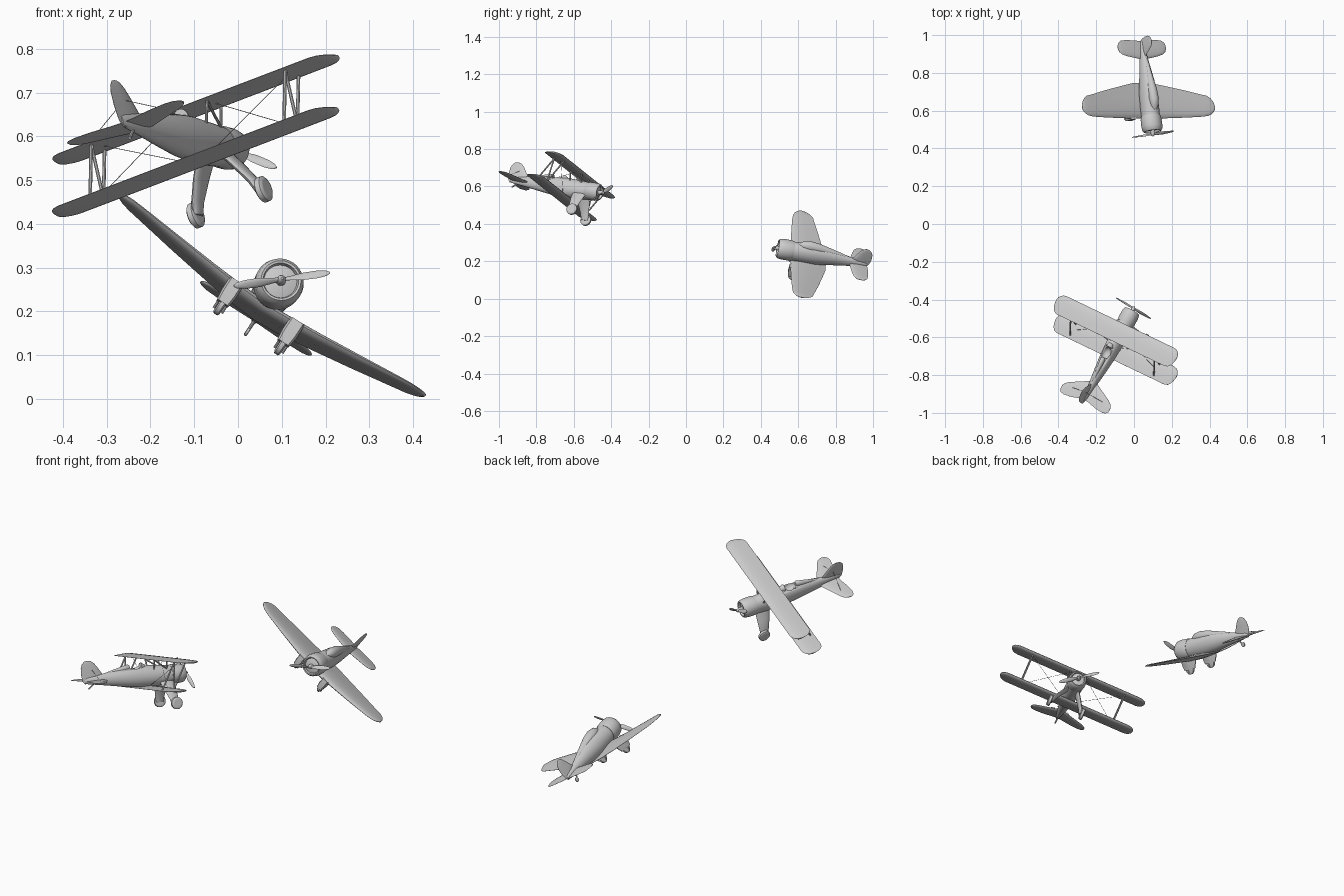
import bpy, bmesh, math
from mathutils import Vector, Matrix

if "Cube" in bpy.data.objects:
    bpy.data.objects.remove(bpy.data.objects["Cube"])

pose = Matrix()  # frame of the aircraft being built: x right, y forward, z up


def frame(origin, right, forward):
    r = Vector(right).normalized()
    u = r.cross(Vector(forward)).normalized()
    f = u.cross(r)
    m = Matrix((r, f, u)).transposed().to_4x4()
    m.translation = origin
    return m


def finish(name, bm, angle=40):
    bmesh.ops.recalc_face_normals(bm, faces=bm.faces)
    bm.transform(pose)
    me = bpy.data.meshes.new(name)
    bm.to_mesh(me)
    bm.free()
    ob = bpy.data.objects.new(name, me)
    bpy.context.collection.objects.link(ob)
    bpy.ops.object.select_all(action='DESELECT')
    ob.select_set(True)
    bpy.context.view_layer.objects.active = ob
    bpy.ops.object.shade_smooth_by_angle(angle=math.radians(angle))
    return ob


def skin(name, rings, angle=40):
    bm = bmesh.new()
    rows = [[bm.verts.new(p) for p in ring] for ring in rings]
    n = len(rows[0])
    for a, b in zip(rows, rows[1:]):
        for i in range(n):
            bm.faces.new((a[i], a[(i + 1) % n], b[(i + 1) % n], b[i]))
    bm.faces.new(rows[0])
    bm.faces.new(rows[-1][::-1])
    return finish(name, bm, angle)


def body(name, sections, x=0, n=32):
    """Sections along y: (y, half width, half height, centre z)."""
    turn = [2 * math.pi * i / n for i in range(n)]
    return skin(name, [[(x + w * math.cos(a), y, z + h * math.sin(a)) for a in turn]
                       for y, w, h, z in sections])


FOIL = [(0, 0), (.04, .5), (.15, .85), (.32, 1), (.6, .7), (.85, .3), (1, .06)]
FOIL += [(c, -t) for c, t in FOIL[:0:-1]]


def surface(name, stations, upright=False, mirror=True):
    """Stations along the span: (span, leading y, trailing y, z, thickness)."""
    if mirror:
        stations = [(-s, *q) for s, *q in stations[:0:-1]] + stations
    rings = []
    for s, le, te, z, t in stations:
        ring = [(s, le + (te - le) * c, z + t / 2 * k) for c, k in FOIL]
        rings.append([(p[2], p[1], p[0]) for p in ring] if upright else ring)
    return skin(name, rings, 50)


def strut(name, a, b, r=.004, n=8):
    a, b = Vector(a), Vector(b)
    d = b - a
    bm = bmesh.new()
    m = Matrix.Translation((a + b) / 2) @ d.to_track_quat('Z', 'Y').to_matrix().to_4x4()
    bmesh.ops.create_cone(bm, cap_ends=True, segments=n, radius1=r, radius2=r,
                          depth=d.length, matrix=m)
    return finish(name, bm)


def wheel(name, c, r, w):
    # tyre turned from a short rounded profile about the axle
    prof = [(-.5, .6), (-.5, .8), (-.3, 1), (.3, 1), (.5, .8), (.5, .6)]
    turn = [2 * math.pi * i / 24 for i in range(24)]
    return skin(name, [[(c[0] + w * k, c[1] + r * q * math.cos(a), c[2] + r * q * math.sin(a))
                        for a in turn] for k, q in prof])


def propeller(name, hub, length, roll):
    spin = Matrix.Translation(hub) @ Matrix.Rotation(roll, 4, 'Y')
    for side in (0, 1):
        m = spin @ Matrix.Rotation(side * math.pi, 4, 'Y')
        rings = []
        for k, w, tw in ((.05, .006, 50), (.2, .008, 45), (.45, .0115, 35),
                         (.75, .0105, 25), (.93, .007, 20), (1, .002, 18)):
            q = math.radians(tw)
            ring = []
            for i in range(10):
                a = 2 * math.pi * i / 10
                u, v = w * math.cos(a), .0025 * math.sin(a)
                ring.append(m @ Vector((k * length, u * math.sin(q) + v * math.cos(q),
                                        u * math.cos(q) - v * math.sin(q))))
            rings.append(ring)
        skin(name + "_blade", rings)
    y, z = hub[1], hub[2]
    body(name + "_hub", [(y - .04, .012, .012, z), (y - .006, .011, .011, z),
                         (y + .006, .008, .008, z), (y + .011, .003, .003, z)], n=16)


def tip(x0, a, le, te, z0, z1, t):
    """Rounded wing tip: half-ellipse closing between leading and trailing edge."""
    out = []
    mid, half = le * .6 + te * .4, None
    for d in (25, 45, 62, 75, 84):
        s, c = math.sin(math.radians(d)), math.cos(math.radians(d))
        out.append((x0 + a * s, mid + (le - mid) * c, mid + (te - mid) * c,
                    z0 + (z1 - z0) * s, t * (.3 + .7 * c)))
    return out


# ---------------- Biplane ----------------
pose = frame((-.098, -.567, .663), (.8525, -.409, .3257), (.475, .87, -.13))
for nm, y, z in (("upper_wing", 0, 0), ("lower_wing", -.07, -.138)):
    le, te = y + .055, y - .055
    surface(nm, [(0, le, te, z, .017), (.2, le, te, z, .017), (.335, le, te, z, .016)]
            + tip(.335, .04, le, te, z, z, .015))
hull = body("biplane_fuselage", [(.09, .043, .045, -.082), (.03, .044, .05, -.083),
            (-.06, .042, .054, -.083), (-.13, .038, .051, -.082), (-.22, .029, .04, -.082),
            (-.31, .018, .027, -.083), (-.38, .009, .017, -.085), (-.40, .004, .01, -.085)])
# cockpit opening, windscreen and headrest
hole = body("cockpit_cutter", [(-.155, .008, .01, -.03), (-.145, .02, .024, -.03), (-.12, .026, .03, -.03),
                               (-.1, .02, .024, -.03), (-.09, .008, .01, -.03)], n=20)
hole.hide_render = True
hole.hide_set(True)
cut = hull.modifiers.new("cockpit", 'BOOLEAN')
cut.operation, cut.object, cut.solver = 'DIFFERENCE', hole, 'EXACT'
body("windscreen", [(-.088, .02, .022, -.036), (-.084, .02, .022, -.036), (-.065, .012, .01, -.036)], n=20)
body("headrest", [(-.152, .01, .012, -.034), (-.16, .014, .018, -.036), (-.2, .012, .017, -.045),
                  (-.28, .006, .01, -.06), (-.32, .003, .005, -.065)], n=16)
body("biplane_cowl", [(.07, .045, .045, -.081), (.085, .048, .048, -.081), (.12, .048, .048, -.081),
     (.14, .045, .045, -.081), (.147, .04, .04, -.081), (.146, .035, .035, -.081),
     (.134, .033, .033, -.081), (.14, .015, .015, -.081)])
propeller("biplane_propeller", (0, .163, -.081), .112, math.radians(39))
# tail surfaces
surface("biplane_tailplane", [(0, -.275, -.39, -.088, .012), (.03, -.29, -.395, -.088, .012),
        (.08, -.317, -.408, -.088, .01), (.12, -.338, -.412, -.088, .009),
        (.14, -.353, -.407, -.088, .007), (.15, -.37, -.395, -.088, .004)])
surface("biplane_fin", [(-.1, -.36, -.4, 0, .008), (-.085, -.28, -.413, 0, .012), (-.05, -.305, -.42, 0, .012),
        (-.02, -.328, -.42, 0, .01), (0, -.345, -.413, 0, .008), (.012, -.362, -.4, 0, .005),
        (.015, -.375, -.388, 0, .003)], upright=True, mirror=False)
strut("biplane_tail_skid", (0, -.35, -.1), (0, -.38, -.125), .004)
for s in (-1, 1):
    # interplane struts, cabane struts and bracing wires
    for a, b in ((.03, -.04), (-.035, -.105), (-.035, -.04)):
        strut("wing_strut", (s * .26, a, -.003), (s * .26, b, -.135), .0042)
    for a, b in ((.035, .04), (-.035, -.03), (-.035, .04)):
        strut("cabane_strut", (s * .05, a, -.003), (s * .033, b, -.05), .0035)
    strut("flying_wire", (s * .25, 0, -.003), (s * .035, -.05, -.125), .0009, 5)
    strut("landing_wire", (s * .25, -.07, -.135), (s * .05, 0, -.003), .0009, 5)
    strut("tail_wire", (s * .1, -.36, -.088), (0, -.36, -.03), .0009, 5)
    # trousered main gear leg
    rings = []
    for x, y, z, c, w in ((.022, .045, -.105, .04, .011), (.05, .05, -.15, .034, .011),
                          (.075, .057, -.195, .025, .011), (.084, .06, -.224, .02, .009)):
        rings.append([(s * (x + w * math.cos(a)), y + c * math.sin(a) - .004, z)
                      for a in [2 * math.pi * i / 16 for i in range(16)]])
    skin("biplane_gear_leg", rings)
    wheel("biplane_wheel", (s * .091, .06, -.22), .03, .02)

# ---------------- Monoplane ----------------
pose = frame((.1, .475, .273), (-.835, 0, .55), (.12, -.975, .18))
surface("monoplane_wing", [(0, -.095, -.29, -.05, .03), (.06, -.095, -.287, -.047, .03),
        (.14, -.096, -.27, -.04, .025), (.25, -.097, -.245, -.029, .02),
        (.35, -.1, -.219, -.018, .014)] + tip(.35, .071, -.1, -.219, -.018, -.01, .014))
body("monoplane_fuselage", [(-.08, .048, .05, 0), (-.14, .048, .055, 0), (-.22, .045, .056, .002),
     (-.29, .037, .047, .003), (-.36, .027, .034, .002), (-.43, .017, .023, 0),
     (-.49, .008, .013, -.002), (-.505, .003, .007, -.002)])
body("canopy", [(-.12, .008, .006, .046), (-.145, .022, .024, .046), (-.18, .027, .031, .046),
     (-.23, .026, .029, .043), (-.29, .019, .022, .036), (-.36, .011, .015, .026),
     (-.42, .004, .006, .018)], n=24)
body("monoplane_cowl", [(-.1, .05, .052, 0), (-.085, .055, .055, 0), (-.045, .056, .056, 0),
     (-.025, .053, .053, 0), (-.015, .046, .046, 0), (-.016, .041, .041, 0),
     (-.027, .038, .038, 0), (-.02, .015, .015, 0)])
propeller("monoplane_propeller", (0, 0, 0), .112, math.radians(42))
# tail surfaces
surface("monoplane_tailplane", [(0, -.405, -.505, -.005, .014), (.04, -.413, -.51, -.005, .013),
        (.1, -.425, -.512, -.005, .01), (.13, -.435, -.508, -.005, .009),
        (.146, -.448, -.496, -.005, .006), (.152, -.463, -.48, -.005, .003)])
surface("monoplane_fin", [(-.015, -.47, -.505, 0, .008), (.005, -.4, -.515, 0, .013), (.035, -.428, -.522, 0, .012),
        (.065, -.445, -.52, 0, .01), (.083, -.458, -.511, 0, .008), (.093, -.47, -.5, 0, .005),
        (.096, -.48, -.49, 0, .003)], upright=True, mirror=False)
strut("tail_wheel_leg", (0, -.43, -.015), (0, -.45, -.045), .004)
wheel("tail_wheel", (0, -.453, -.045), .012, .008)
for s in (-1, 1):
    # gear fairing with forked wheel
    rings = []
    for z, f, b, w in ((-.04, -.09, -.185, .019), (-.075, -.09, -.172, .019), (-.1, -.094, -.158, .016)):
        rings.append([(s * .083 + w * k, f + (b - f) * c, z) for c, k in
                      [(0, -.75), (.1, -1), (.6, -.8), (1, -.12), (1, .12), (.6, .8), (.1, 1), (0, .75)]])
    skin("monoplane_gear_fairing", rings, 35)
    wheel("monoplane_wheel", (s * .083, -.122, -.1), .026, .016)
    for k in (-1, 1):
        strut("wheel_fork", (s * .083 + k * .011, -.115, -.095), (s * .083 + k * .011, -.12, -.117), .003)
